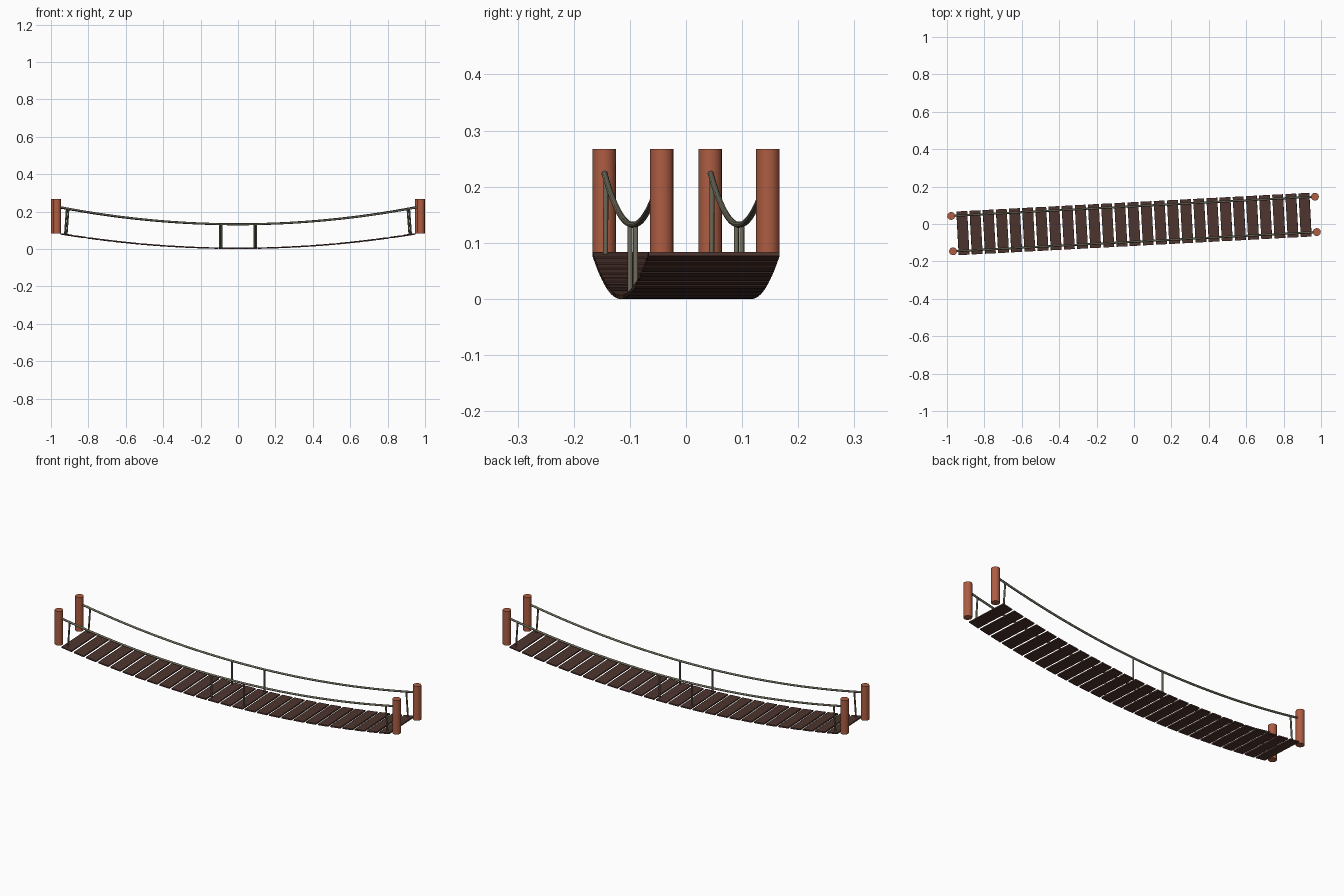
import bpy, bmesh, math
from mathutils import Matrix

if "Cube" in bpy.data.objects:
    bpy.data.objects.remove(bpy.data.objects["Cube"])

YAW = Matrix.Rotation(math.radians(3.03), 4, 'Z')   # bridge sits slightly turned
HALF_LEN, HALF_W = 0.974, 0.0947


def material(name, rgb):
    m = bpy.data.materials.new(name)
    m.diffuse_color = (*rgb, 1)
    m.use_nodes = True
    m.node_tree.nodes["Principled BSDF"].inputs["Base Color"].default_value = m.diffuse_color
    return m


POST = material("post_wood", (0.42, 0.11, 0.055))
PLANK = material("plank_wood", (0.075, 0.035, 0.028))
ROPE = material("rope", (0.16, 0.15, 0.105))


def deck_z(x):
    return 0.0035 + 0.077 * (x / 0.945) ** 2


def deck_slope(x):
    return math.atan(2 * 0.077 * x / 0.945 ** 2)


def rail_z(x):
    return 0.132 + 0.090 * (x / 0.95) ** 2


def mesh_object(name, bm, mat):
    me = bpy.data.meshes.new(name)
    bm.to_mesh(me)
    bm.free()
    me.materials.append(mat)
    ob = bpy.data.objects.new(name, me)
    bpy.context.collection.objects.link(ob)
    ob.matrix_world = YAW
    return ob


def rope(name, points, radius):
    cu = bpy.data.curves.new(name, 'CURVE')
    cu.dimensions = '3D'
    cu.bevel_depth = radius
    cu.bevel_resolution = 2
    cu.use_fill_caps = True
    sp = cu.splines.new('POLY')
    sp.points.add(len(points) - 1)
    for p, co in zip(sp.points, points):
        p.co = (*co, 1)
    sp.use_smooth = True
    cu.materials.append(ROPE)
    ob = bpy.data.objects.new(name, cu)
    bpy.context.collection.objects.link(ob)
    ob.matrix_world = YAW


# sagging deck: separate planks following the curve
COUNT, SPAN = 27, 1.832
bm = bmesh.new()
for i in range(COUNT):
    x = -SPAN / 2 + SPAN * i / (COUNT - 1)
    mat = (Matrix.Translation((x, 0, deck_z(x)))
           @ Matrix.Rotation(-deck_slope(x), 4, 'Y')
           @ Matrix.Diagonal((0.058, 0.234, 0.007, 1)))
    bmesh.ops.create_cube(bm, size=1, matrix=mat)
mesh_object("deck_planks", bm, PLANK)

for sy, side in ((-1, "front"), (1, "back")):
    y = sy * HALF_W
    # hand rope
    pts = [(0.96 * t / 16, y, rail_z(0.96 * t / 16)) for t in range(-16, 17)]
    rope(f"hand_rope_{side}", pts, 0.0055)
    for sx, end in ((-1, "left"), (1, "right")):
        # end post
        bm = bmesh.new()
        bmesh.ops.create_cone(bm, cap_ends=True, segments=16, radius1=0.021,
                              radius2=0.021, depth=0.184,
                              matrix=Matrix.Translation((sx * HALF_LEN, y, 0.175)))
        ob = mesh_object(f"post_{side}_{end}", bm, POST)
        bpy.ops.object.select_all(action='DESELECT')
        ob.select_set(True)
        bpy.context.view_layer.objects.active = ob
        bpy.ops.object.shade_smooth_by_angle(angle=math.radians(40))
        # upright ropes, the end ones leaning in slightly
        for x, top, place in ((0.093, 0.093, "middle"), (0.922, 0.912, "end")):
            rope(f"upright_rope_{place}_{side}_{end}",
                 [(sx * x, y, deck_z(x)), (sx * top, y, rail_z(top))], 0.0045)
